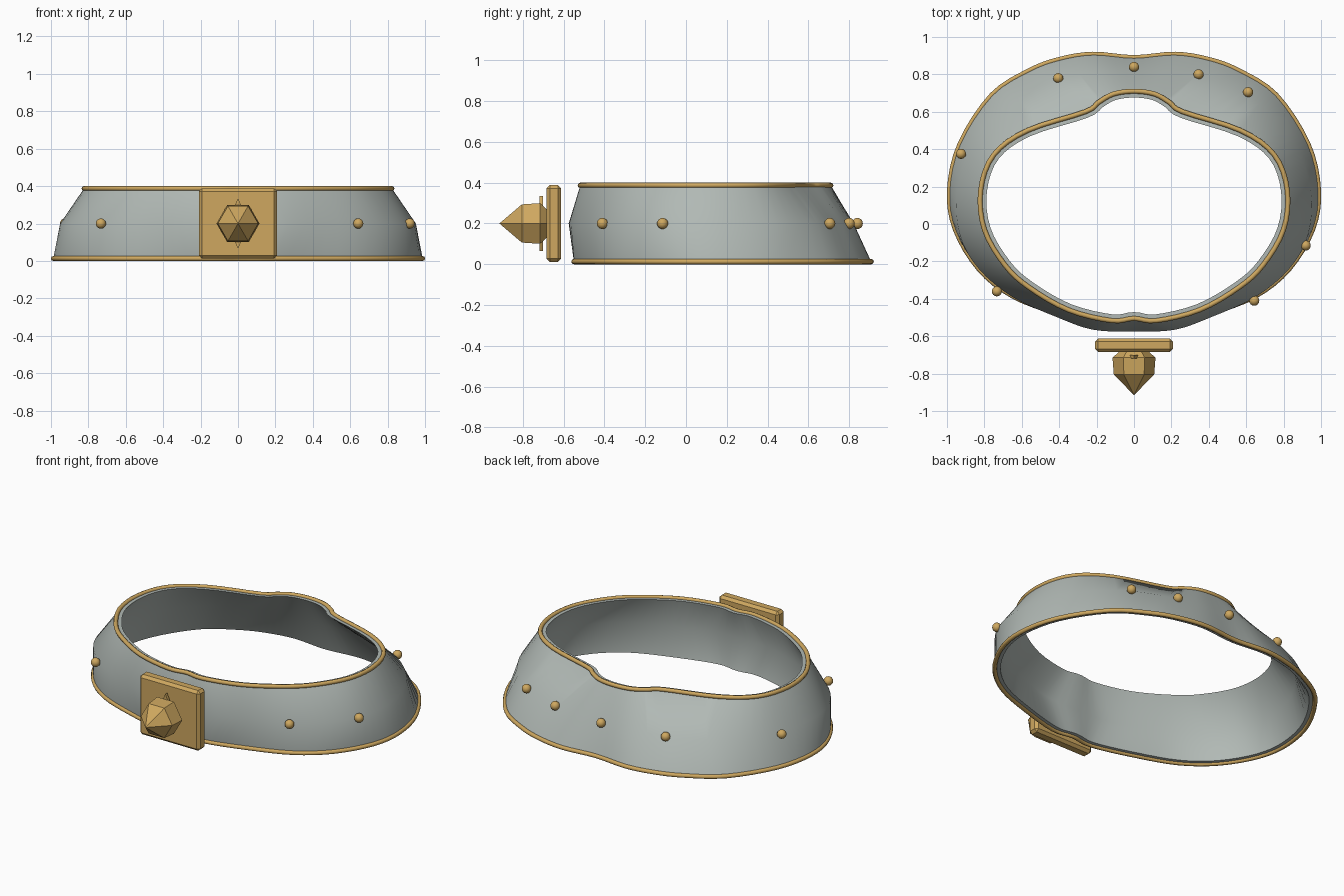
import bpy, bmesh, math
from mathutils import Vector, Matrix

if "Cube" in bpy.data.objects:
    bpy.data.objects.remove(bpy.data.objects["Cube"])


def material(name, rgb):
    m = bpy.data.materials.new(name)
    m.diffuse_color = (*rgb, 1)
    m.use_nodes = True
    m.node_tree.nodes["Principled BSDF"].inputs["Base Color"].default_value = m.diffuse_color
    return m


STEEL = material("grey_steel", (0.44, 0.485, 0.46))
GOLD = material("gold", (0.62, 0.39, 0.115))

# Right-hand half outlines, from the centre back round to the centre front
TOP = [(0, .71), (.11, .695), (.19, .65), (.26, .60), (.57, .50), (.75, .37), (.82, .18),
       (.80, -.03), (.69, -.22), (.56, -.34), (.35, -.46), (.12, -.517), (0, -.505)]
MID = [(0, .82), (.17, .82), (.33, .79), (.48, .745), (.67, .645), (.85, .45), (.945, .18),
       (.93, -.06), (.83, -.24), (.65, -.39), (.42, -.495), (.22, -.565), (0, -.575)]
LOW = [(0, .89), (.22, .908), (.40, .88), (.56, .82), (.76, .69), (.93, .43), (.987, .18),
       (.955, -.03), (.83, -.24), (.65, -.385), (.40, -.48), (.14, -.548), (0, -.535)]
STEPS = 4


def outline(half):
    """Mirror a half outline and smooth it into a closed anticlockwise loop."""
    pts = [Vector((-x, y)) for x, y in half] + [Vector(p) for p in half[-2:0:-1]]
    n, out = len(pts), []
    for i in range(n):
        a, b, c, d = (pts[(i + k) % n] for k in (-1, 0, 1, 2))
        for s in range(STEPS):
            t = s / STEPS
            out.append(0.5 * (2 * b + (c - a) * t + (2 * a - 5 * b + 4 * c - d) * t * t
                              + (3 * b - a - 3 * c + d) * t ** 3))
    return out


def inset(loop, dist):
    n, out = len(loop), []
    for i, p in enumerate(loop):
        t = (loop[(i + 1) % n] - loop[i - 1]).normalized()
        out.append(p + Vector((-t.y, t.x)) * dist)
    return out


def finish(name, bm, mat, angle=None):
    bmesh.ops.recalc_face_normals(bm, faces=bm.faces)
    me = bpy.data.meshes.new(name)
    bm.to_mesh(me)
    bm.free()
    me.materials.append(mat)
    if angle:
        me.shade_smooth()
        me.set_sharp_from_angle(angle=math.radians(angle))
    ob = bpy.data.objects.new(name, me)
    bpy.context.collection.objects.link(ob)
    return ob


# Flared band with wall thickness
low, mid, top = outline(LOW), outline(MID), outline(TOP)
Z_LOW, Z_MID, Z_TOP = 0.013, 0.2, 0.387
WALL = 0.034
levels = [(low, Z_LOW), (mid, Z_MID), (top, Z_TOP),
          (inset(top, WALL), Z_TOP), (inset(mid, WALL), Z_MID), (inset(low, WALL), Z_LOW)]
bm = bmesh.new()
rows = [[bm.verts.new((p.x, p.y, z)) for p in loop] for loop, z in levels]
n = len(low)
for j in range(len(rows)):
    a, b = rows[j], rows[(j + 1) % len(rows)]
    for i in range(n):
        k = (i + 1) % n
        bm.faces.new((a[i], a[k], b[k], b[i]))
finish("band", bm, STEEL, 45)


# Gold piping along both rims
def piping(name, loop, z):
    cu = bpy.data.curves.new(name, 'CURVE')
    cu.dimensions = '3D'
    cu.bevel_depth = 0.013
    cu.bevel_resolution = 2
    sp = cu.splines.new('POLY')
    sp.points.add(len(loop) - 1)
    for q, p in zip(sp.points, loop):
        q.co = (p.x, p.y, z, 1)
    sp.use_cyclic_u = True
    sp.use_smooth = True
    cu.materials.append(GOLD)
    bpy.context.collection.objects.link(bpy.data.objects.new(name, cu))


piping("top_piping", top, Z_TOP)
piping("bottom_piping", low, Z_LOW)

# Round studs at mid height
STUDS = [(0, .84), (.345, .80), (.61, .705), (-.405, .78), (-.925, .375),
         (.918, -.115), (.643, -.41), (-.733, -.36)]
for i, (x, y) in enumerate(STUDS):
    bm = bmesh.new()
    bmesh.ops.create_uvsphere(bm, u_segments=16, v_segments=10, radius=0.027,
                              matrix=Matrix.Translation((x, y, Z_MID)))
    finish(f"stud_{i + 1}", bm, GOLD, 60)

# Square front plate with chamfered edges
bm = bmesh.new()
bmesh.ops.create_cube(bm, size=1, matrix=Matrix.Translation((0, -.648, Z_MID))
                      @ Matrix.Diagonal((.416, .072, .376, 1)))
bmesh.ops.bevel(bm, geom=bm.edges[:], offset=0.016, segments=1, affect='EDGES')
finish("front_plate", bm, GOLD)

# Six-sided pointed gem
bm = bmesh.new()
rings = []
for y, r in ((-.67, .065), (-.715, .115), (-.805, .108)):
    rings.append([bm.verts.new((r * math.cos(i * math.pi / 3), y,
                                Z_MID + r * math.sin(i * math.pi / 3))) for i in range(6)])
tip = bm.verts.new((0, -.915, Z_MID))
bm.faces.new(rings[0])
for i in range(6):
    k = (i + 1) % 6
    for a, b in zip(rings, rings[1:]):
        bm.faces.new((a[i], a[k], b[k], b[i]))
    bm.faces.new((rings[-1][i], rings[-1][k], tip))
finish("gem", bm, GOLD)

# Thin upright diamond behind the gem
bm = bmesh.new()
shape = [(.06, 0), (0, .135), (-.06, 0), (0, -.135)]
back, front = ([bm.verts.new((x, y, Z_MID + z)) for x, z in shape] for y in (-.70, -.718))
bm.faces.new(back)
bm.faces.new(front)
for i in range(4):
    k = (i + 1) % 4
    bm.faces.new((back[i], back[k], front[k], front[i]))
finish("diamond_backing", bm, GOLD)
